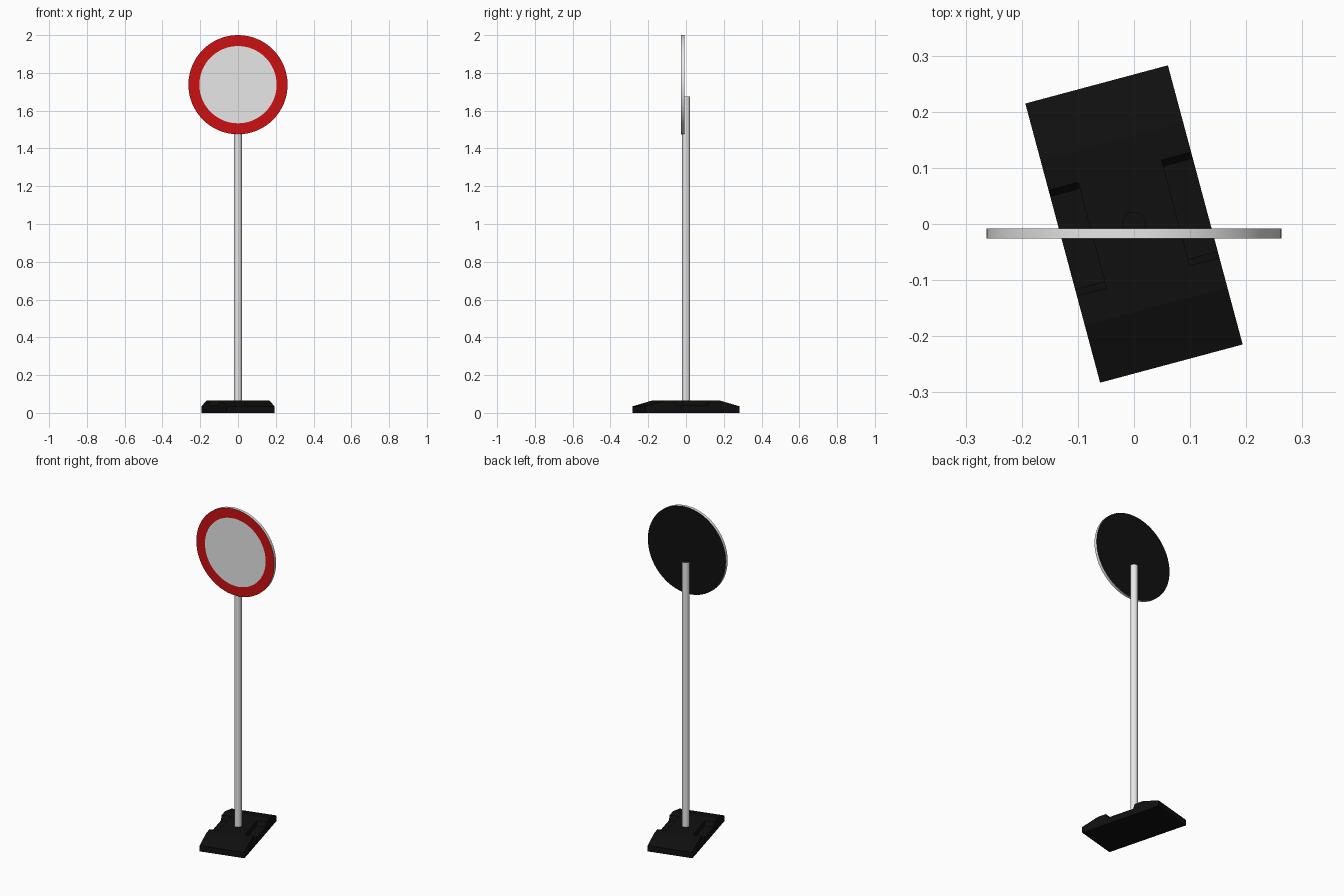
import bpy, bmesh, math
from mathutils import Matrix

cube = bpy.data.objects.get("Cube")
if cube:
    bpy.data.objects.remove(cube, do_unlink=True)


def material(name, rgb):
    m = bpy.data.materials.new(name)
    m.use_nodes = True
    m.diffuse_color = (*rgb, 1)
    m.node_tree.nodes["Principled BSDF"].inputs["Base Color"].default_value = (*rgb, 1)
    return m


black = material("black rubber", (0.005, 0.005, 0.005))
grey = material("galvanised grey", (0.8, 0.8, 0.8))
white = material("sign white", (0.8, 0.8, 0.8))
red = material("sign red", (0.6, 0.005, 0.006))


def finish(bm, name, mats):
    bmesh.ops.recalc_face_normals(bm, faces=bm.faces)
    mesh = bpy.data.meshes.new(name)
    bm.to_mesh(mesh)
    bm.free()
    obj = bpy.data.objects.new(name, mesh)
    bpy.context.collection.objects.link(obj)
    for m in mats:
        mesh.materials.append(m)
    return obj


def select(obj):
    bpy.ops.object.select_all(action='DESELECT')
    obj.select_set(True)
    bpy.context.view_layer.objects.active = obj


def extrude_x(name, profile, x0, x1, mats):
    """Prism from a (y, z) profile running between x0 and x1."""
    bm = bmesh.new()
    face = bm.faces.new([bm.verts.new((x0, y, z)) for y, z in profile])
    new = bmesh.ops.extrude_face_region(bm, geom=[face])["geom"]
    moved = [v for v in new if isinstance(v, bmesh.types.BMVert)]
    bmesh.ops.translate(bm, verts=moved, vec=(x1 - x0, 0, 0))
    return finish(bm, name, mats)


# Foot: wedge-ended slab with a grip recess in each long side
half_w, half_l, top = 0.1315, 0.2575, 0.065
foot = extrude_x("foot", [(-half_l, 0), (half_l, 0), (half_l, 0.035), (0.152, top),
                          (-0.152, top), (-half_l, 0.035)], -half_w, half_w, [black])
recess = [(-0.086, 0.038), (0.086, 0.038), (0.104, 0.08), (-0.104, 0.08)]
for side in (-1, 1):
    cutter = extrude_x("recess_cutter", recess, side * 0.077, side * 0.2, [black])
    cutter.hide_render = True
    select(foot)
    mod = foot.modifiers.new("recess", 'BOOLEAN')
    mod.operation = 'DIFFERENCE'
    mod.solver = 'EXACT'
    mod.object = cutter
    bpy.ops.object.modifier_apply(modifier=mod.name)
    bpy.data.objects.remove(cutter, do_unlink=True)
foot.data.transform(Matrix.Rotation(math.radians(15), 4, 'Z'))

# Post: round tube with a dark end cap
bm = bmesh.new()
bmesh.ops.create_cone(bm, cap_ends=True, segments=16, radius1=0.021, radius2=0.021,
                      depth=1.625, matrix=Matrix.Translation((0, 0.001, 0.8625)))
for f in bm.faces:
    f.material_index = 1 if abs(f.normal.z) > 0.9 else 0
post = finish(bm, "post", [grey, black])

# Sign plate: grey rim, dark back, red ring and white centre inset on the front
bm = bmesh.new()
place = Matrix.Translation((0, -0.017, 1.7375)) @ Matrix.Rotation(math.pi / 2, 4, 'X')
bmesh.ops.create_cone(bm, cap_ends=True, segments=64, radius1=0.2625, radius2=0.2625,
                      depth=0.018, matrix=place)
bm.normal_update()
for f in bm.faces:
    if f.normal.y > 0.9:
        f.material_index = 1
front = next(f for f in bm.faces if f.normal.y < -0.9)
ring = bmesh.ops.inset_region(bm, faces=[front], thickness=0.058)["faces"]
for f in ring:
    f.material_index = 2
front.material_index = 3
plate = finish(bm, "sign_plate", [grey, black, red, white])

for obj in (post, plate):
    select(obj)
    bpy.ops.object.shade_smooth_by_angle(angle=math.radians(40))
